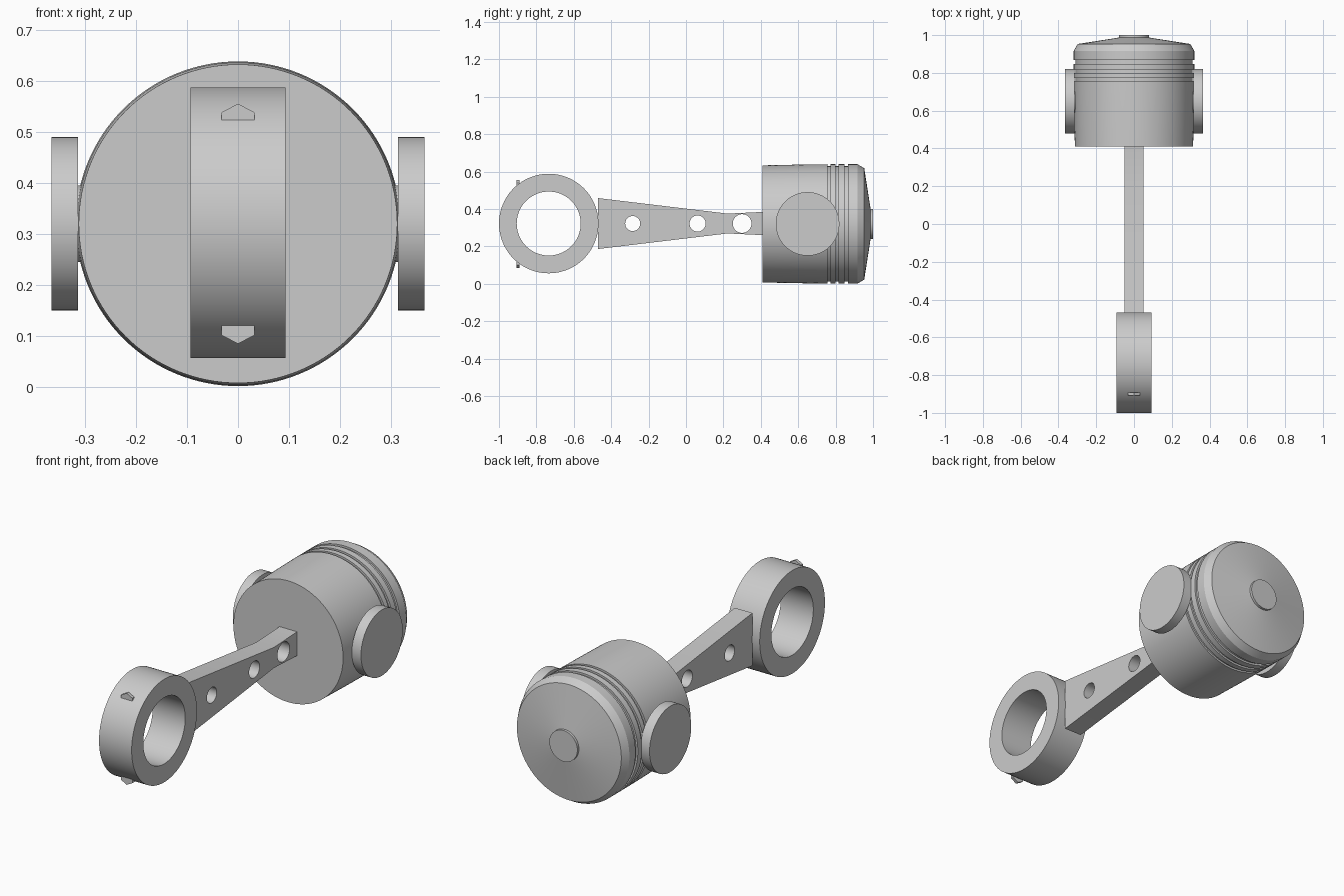
import bpy, bmesh, math
from mathutils import Vector

if "Cube" in bpy.data.objects:
    bpy.data.objects.remove(bpy.data.objects["Cube"])

ZC = 0.32      # height of the common centre line
SEG = 96

grey = bpy.data.materials.new("plain_grey")
grey.diffuse_color = (0.6, 0.6, 0.6, 1)
grey.use_nodes = True
grey.node_tree.nodes["Principled BSDF"].inputs["Base Color"].default_value = grey.diffuse_color


def finish(name, bm, smooth=True):
    bmesh.ops.recalc_face_normals(bm, faces=bm.faces[:])
    me = bpy.data.meshes.new(name)
    bm.to_mesh(me)
    bm.free()
    me.materials.append(grey)
    ob = bpy.data.objects.new(name, me)
    bpy.context.collection.objects.link(ob)
    if smooth:
        bpy.ops.object.select_all(action='DESELECT')
        bpy.context.view_layer.objects.active = ob
        ob.select_set(True)
        bpy.ops.object.shade_smooth_by_angle(angle=math.radians(25))
    return ob


def lathe(name, profile, axis, centre, closed=False, seg=SEG):
    """Revolve (position, radius) points about the X or Y axis."""
    bm = bmesh.new()
    rings = []
    for p, r in profile:
        ring = []
        for i in range(seg):
            a = 2 * math.pi * i / seg
            c, s = r * math.cos(a), r * math.sin(a)
            co = (p, c, s) if axis == 'X' else (c, p, s)
            ring.append(bm.verts.new(Vector(co) + Vector(centre)))
        rings.append(ring)
    pairs = list(zip(rings, rings[1:]))
    if closed:
        pairs.append((rings[-1], rings[0]))
    else:
        bm.faces.new(rings[0])
        bm.faces.new(rings[-1])
    for a, b in pairs:
        for i in range(seg):
            j = (i + 1) % seg
            bm.faces.new((a[i], a[j], b[j], b[i]))
    return finish(name, bm)


def prism(name, points, depth):
    """Extrude a flat outline of 3D points along a vector."""
    bm = bmesh.new()
    face = bm.faces.new([bm.verts.new(p) for p in points])
    ext = bmesh.ops.extrude_face_region(bm, geom=[face], use_keep_orig=True)
    vs = [g for g in ext["geom"] if isinstance(g, bmesh.types.BMVert)]
    bmesh.ops.translate(bm, verts=vs, vec=depth)
    return finish(name, bm, smooth=False)


# Piston: skirt, three ring grooves, bevelled domed crown and centre button
profile = [(0.41, 0.313), (0.60, 0.317)]
for y0, y1 in ((0.757, 0.772), (0.80, 0.815), (0.848, 0.867)):
    profile += [(y0, 0.319), (y0, 0.309), (y1, 0.309), (y1, 0.319)]
profile += [(0.917, 0.319), (0.953, 0.298), (0.987, 0.08), (1.0, 0.08)]
lathe("piston", profile, 'Y', (0, 0, ZC), seg=128)

# Pin through the piston with a round cap on each side
lathe("wrist_pin", [(-0.33, 0.075), (0.33, 0.075)], 'X', (0, 0.65, ZC))
for side, tag in ((-1, "left"), (1, "right")):
    lathe("pin_cap_" + tag, [(side * 0.314, 0.17), (side * 0.366, 0.17)],
          'X', (0, 0.65, ZC))

# Connecting rod: tapered bar with three round holes
half = [(-0.47, 0.136), (0.222, 0.053), (0.41, 0.062), (0.44, 0.063)]
outline = [(-0.05, y, ZC + h + 0.002) for y, h in half]
outline += [(-0.05, y, ZC - h + 0.002) for y, h in reversed(half)]
rod = prism("connecting_rod", outline, (0.1, 0, 0))
for y, r in ((-0.285, 0.04), (0.062, 0.043), (0.30, 0.05)):
    cutter = lathe("hole_cutter", [(-0.2, r), (0.2, r)], 'X',
                   (0, y, ZC + 0.002), seg=48)
    cutter.hide_render = True
    mod = rod.modifiers.new("hole", 'BOOLEAN')
    mod.operation = 'DIFFERENCE'
    mod.solver = 'EXACT'
    mod.object = cutter
    bpy.ops.object.select_all(action='DESELECT')
    bpy.context.view_layer.objects.active = rod
    rod.select_set(True)
    bpy.ops.object.modifier_apply(modifier=mod.name)
    bpy.data.objects.remove(cutter)
bpy.ops.object.shade_smooth_by_angle(angle=math.radians(25))

# Big end bearing ring
lathe("big_end", [(-0.093, 0.266), (0.093, 0.266), (0.093, 0.171),
                  (-0.093, 0.171)], 'X', (0, -0.734, ZC + 0.002), closed=True)

# Small pointed tabs above and below the big end
for s, tag in ((1, "top"), (-1, "bottom")):
    pts = [(-0.032, 0.17), (0.032, 0.17), (0.032, 0.219), (0, 0.236), (-0.032, 0.219)]
    prism("tab_" + tag, [(x, -0.907, ZC + s * h) for x, h in pts], (0, 0.016, 0))
